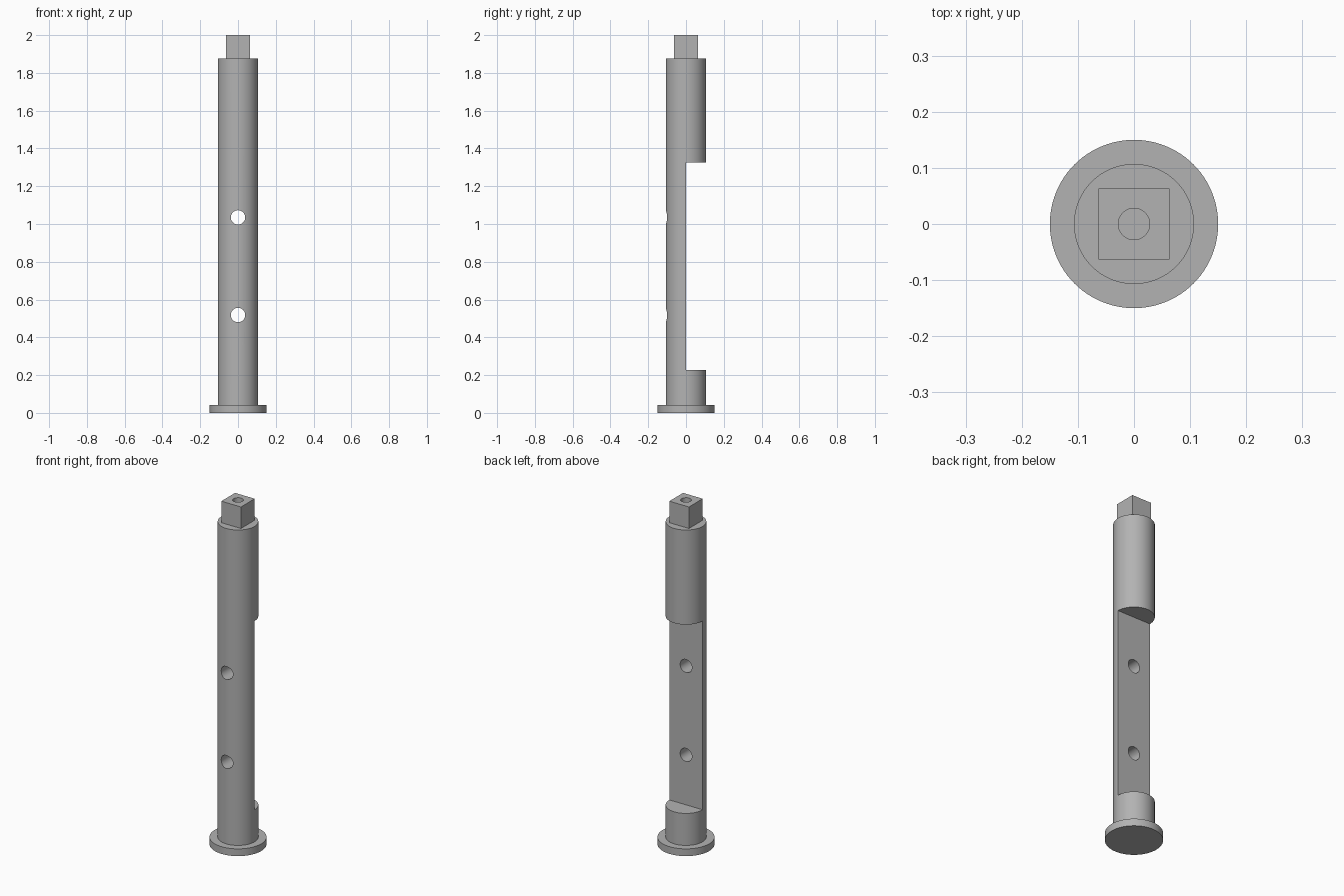
import bpy
import bmesh
import math
from mathutils import Matrix

if "Cube" in bpy.data.objects:
    bpy.data.objects.remove(bpy.data.objects["Cube"], do_unlink=True)

SEGMENTS = 96
SHAFT_R = 0.107
SHAFT_TOP = 1.875

steel = bpy.data.materials.new("grey steel")
steel.use_nodes = True
steel.diffuse_color = (0.45, 0.45, 0.45, 1)
steel.node_tree.nodes["Principled BSDF"].inputs["Base Color"].default_value = (0.45, 0.45, 0.45, 1)


def add_object(name, bm):
    bmesh.ops.recalc_face_normals(bm, faces=bm.faces)
    mesh = bpy.data.meshes.new(name)
    bm.to_mesh(mesh)
    bm.free()
    mesh.materials.append(steel)
    obj = bpy.data.objects.new(name, mesh)
    bpy.context.collection.objects.link(obj)
    return obj


def box(name, low, high):
    bm = bmesh.new()
    size = [h - l for l, h in zip(low, high)]
    centre = [(h + l) / 2 for l, h in zip(low, high)]
    bmesh.ops.create_cube(bm, size=1, matrix=Matrix.Translation(centre) @ Matrix.Diagonal((*size, 1)))
    return add_object(name, bm)


def rod(name, radius, length, centre, tilt=0, segments=48):
    bm = bmesh.new()
    matrix = Matrix.Translation(centre) @ Matrix.Rotation(tilt, 4, "X")
    bmesh.ops.create_cone(bm, cap_ends=True, segments=segments, radius1=radius,
                          radius2=radius, depth=length, matrix=matrix)
    return add_object(name, bm)


def lathe(name, profile):
    # Stack of rings, closed by a flat cap at each end
    bm = bmesh.new()
    rings = []
    for radius, z in profile:
        angles = [math.tau * i / SEGMENTS for i in range(SEGMENTS)]
        rings.append([bm.verts.new((radius * math.cos(a), radius * math.sin(a), z)) for a in angles])
    for low, high in zip(rings, rings[1:]):
        for i in range(SEGMENTS):
            j = (i + 1) % SEGMENTS
            bm.faces.new((low[i], low[j], high[j], high[i]))
    bm.faces.new(rings[0][::-1])
    bm.faces.new(rings[-1])
    return add_object(name, bm)


def combine(target, tool, operation):
    mod = target.modifiers.new(tool.name, "BOOLEAN")
    mod.operation = operation
    mod.solver = "EXACT"
    mod.object = tool
    bpy.context.view_layer.objects.active = target
    bpy.ops.object.modifier_apply(modifier=mod.name)
    bpy.data.objects.remove(tool, do_unlink=True)


# Round shaft with its foot flange
shaft = lathe("flanged_shaft", [(0.15, 0), (0.15, 0.042), (SHAFT_R, 0.042), (SHAFT_R, SHAFT_TOP)])

# Square drive end
combine(shaft, box("drive_square", (-0.063, -0.063, SHAFT_TOP - 0.05), (0.063, 0.063, 2)), "UNION")

# Flat cut away along the back half
combine(shaft, box("flat_cutter", (-0.2, 0, 0.228), (0.2, 0.2, 1.325)), "DIFFERENCE")

# Two cross holes through the flat
for z in (0.518, 1.035):
    combine(shaft, rod("cross_hole_cutter", 0.038, 0.5, (0, 0, z), math.pi / 2), "DIFFERENCE")

# Blind hole in the drive end
combine(shaft, rod("end_hole_cutter", 0.028, 0.2, (0, 0, 2)), "DIFFERENCE")

bpy.ops.object.select_all(action="DESELECT")
shaft.select_set(True)
bpy.context.view_layer.objects.active = shaft
bpy.ops.object.shade_smooth_by_angle(angle=math.radians(30))
